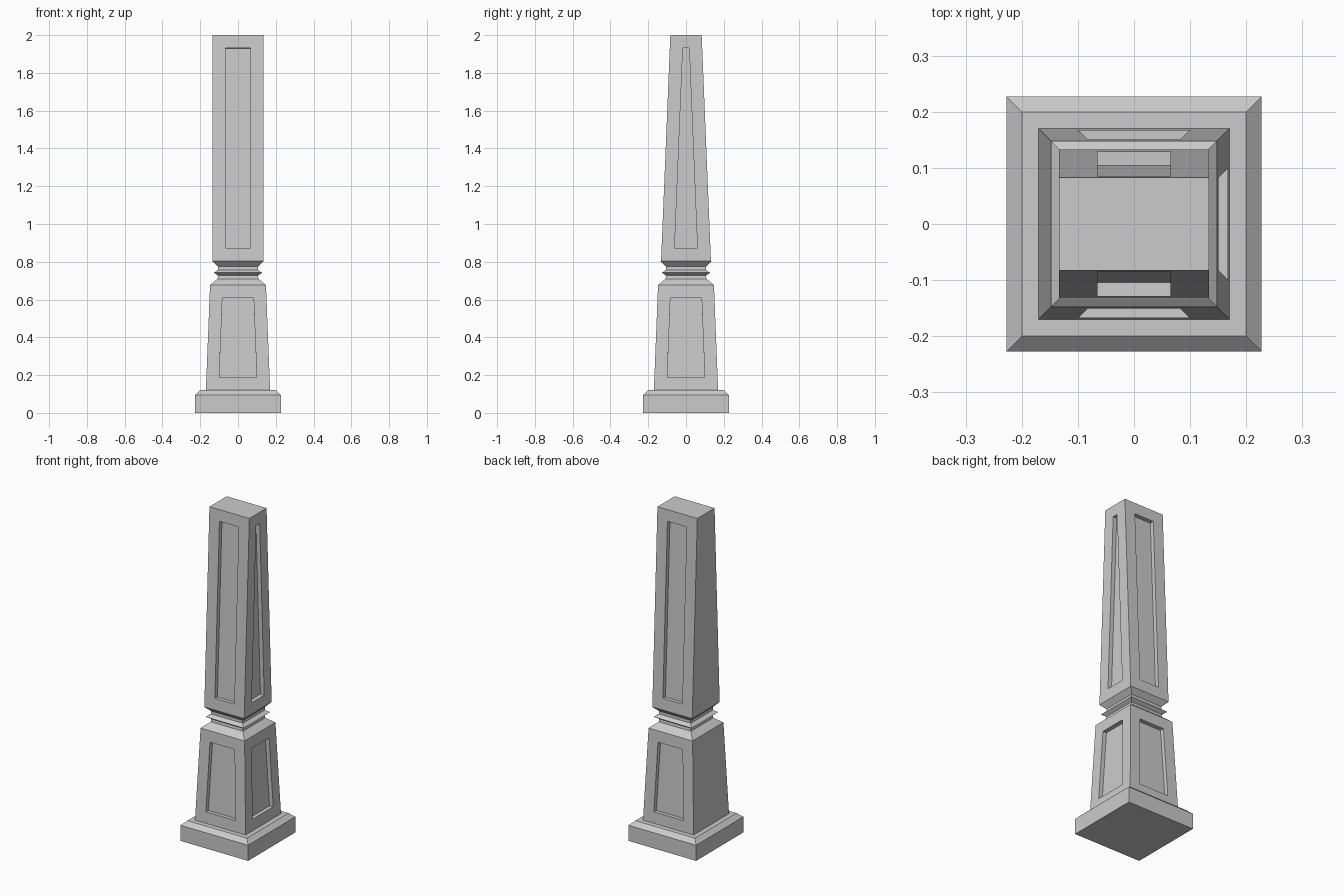
import bpy, bmesh

if "Cube" in bpy.data.objects:
    bpy.data.objects.remove(bpy.data.objects["Cube"])


def add_object(name, bm):
    bmesh.ops.recalc_face_normals(bm, faces=bm.faces[:])
    mesh = bpy.data.meshes.new(name)
    bm.to_mesh(mesh)
    bm.free()
    obj = bpy.data.objects.new(name, mesh)
    bpy.context.collection.objects.link(obj)
    return obj


# Loft rectangular sections (half x, half y, z), optionally sinking panels in the sides
def loft(name, sections, inset=0.0, depth=0.0):
    bm = bmesh.new()
    rings = [[bm.verts.new((sx * hx, sy * hy, z))
              for sx, sy in ((-1, -1), (1, -1), (1, 1), (-1, 1))]
             for hx, hy, z in sections]
    sides = []
    for low, high in zip(rings, rings[1:]):
        for i in range(4):
            j = (i + 1) % 4
            sides.append(bm.faces.new((low[i], low[j], high[j], high[i])))
    bm.faces.new(rings[0][::-1])
    bm.faces.new(rings[-1])
    bm.normal_update()
    if inset:
        # Front, right and back get a panel; the left side stays plain
        for face in sides[:3]:
            bmesh.ops.inset_individual(bm, faces=[face], thickness=inset,
                                       use_even_offset=True)
            normal = face.normal.copy()
            inner = bmesh.ops.extrude_discrete_faces(bm, faces=[face])["faces"][0]
            bmesh.ops.translate(bm, verts=inner.verts[:], vec=-normal * depth)
    return add_object(name, bm)


# Chamfered plinth
loft("base_plinth", [(0.227, 0.227, 0), (0.227, 0.227, 0.095), (0.2, 0.2, 0.12)])

# Lower tapered pedestal
loft("lower_pedestal", [(0.17, 0.17, 0.12), (0.148, 0.148, 0.677)],
     inset=0.068, depth=0.025)

# Moulded neck with a sharp projecting ring
neck = [(0.148, 0.677), (0.108, 0.71), (0.106, 0.727), (0.128, 0.742),
        (0.106, 0.757), (0.106, 0.775), (0.134, 0.803)]
loft("neck_moulding", [(r, r, z) for r, z in neck])

# Upper shaft, tapering front to back only
loft("upper_shaft", [(0.134, 0.132, 0.803), (0.134, 0.083, 2.0)],
     inset=0.069, depth=0.025)
